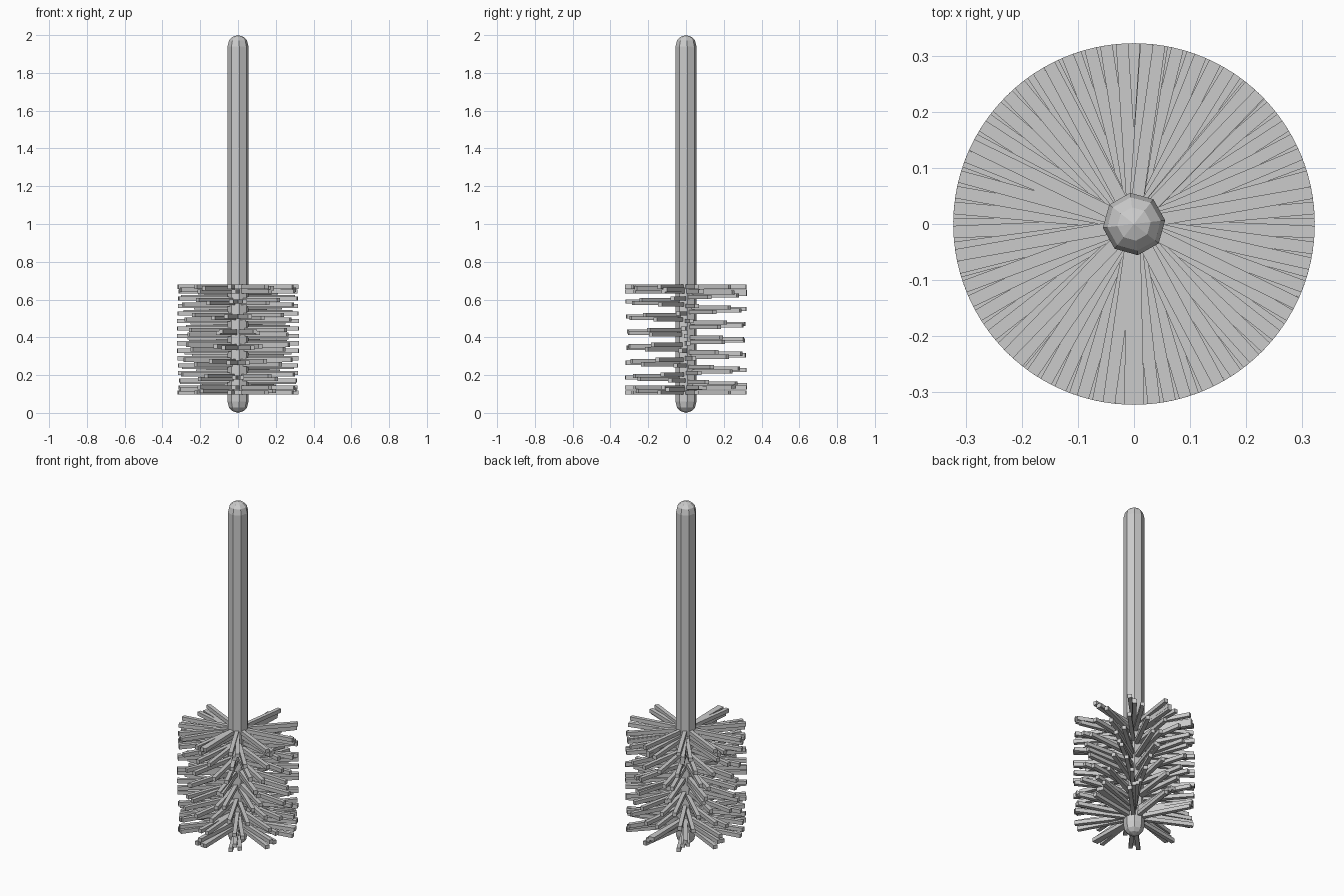
import bpy, bmesh
from math import pi, sin, cos, radians
from mathutils import Matrix

if "Cube" in bpy.data.objects:
    bpy.data.objects.remove(bpy.data.objects["Cube"])


def finish(bm, name):
    bmesh.ops.recalc_face_normals(bm, faces=bm.faces)
    me = bpy.data.meshes.new(name)
    bm.to_mesh(me)
    bm.free()
    ob = bpy.data.objects.new(name, me)
    bpy.context.collection.objects.link(ob)
    return ob


# Handle: eight-sided rod with rounded ends
bm = bmesh.new()
R, SIDES = 0.056, 8
half = [(0.030, 0.010), (0.048, 0.028), (R, 0.060)]
profile = half + [(r, 2 - z) for r, z in reversed(half)]
rings = [[bm.verts.new((r * cos(2 * pi * i / SIDES + 0.12), r * sin(2 * pi * i / SIDES + 0.12), z))
          for i in range(SIDES)] for r, z in profile]
for a, b in zip(rings, rings[1:]):
    for i in range(SIDES):
        j = (i + 1) % SIDES
        bm.faces.new((a[i], a[j], b[j], b[i]))
for ring, z in ((rings[0], 0), (rings[-1], 2)):
    tip = bm.verts.new((0, 0, z))
    for i in range(SIDES):
        bm.faces.new((ring[i], ring[(i + 1) % SIDES], tip))
finish(bm, "handle")

# Bristles: thin radial square rods
LENGTH, THICK = 0.322, 0.022
Z0, Z1 = 0.108, 0.668


def bristle(bm, angle, z):
    inner = 0.02
    m = (Matrix.Translation((0, 0, z)) @ Matrix.Rotation(angle, 4, 'Z')
         @ Matrix.Translation(((inner + LENGTH) / 2, 0, 0))
         @ Matrix.Diagonal((LENGTH - inner, THICK, THICK, 1)))
    bmesh.ops.create_cube(bm, size=1, matrix=m)


# Two counter-wound spirals that cross at front and back
TURNS, COUNT = 7, 71
for side, name in ((1, "bristles_right_wound"), (-1, "bristles_left_wound")):
    bm = bmesh.new()
    for i in range(COUNT + 1):
        t = i / COUNT
        bristle(bm, radians(-90 + side * 1.25) + side * 2 * pi * TURNS * t,
                Z0 + (Z1 - Z0) * t)
    finish(bm, name)

# Closing rings of bristles at both ends, each a doubled row
for z, inward, name in ((Z0, 1, "bristles_bottom_ring"), (Z1, -1, "bristles_top_ring")):
    bm = bmesh.new()
    for k in range(10):
        bristle(bm, radians(10 + 36 * k), z)
        bristle(bm, radians(14 + 36 * k), z + inward * 0.026)
    finish(bm, name)
